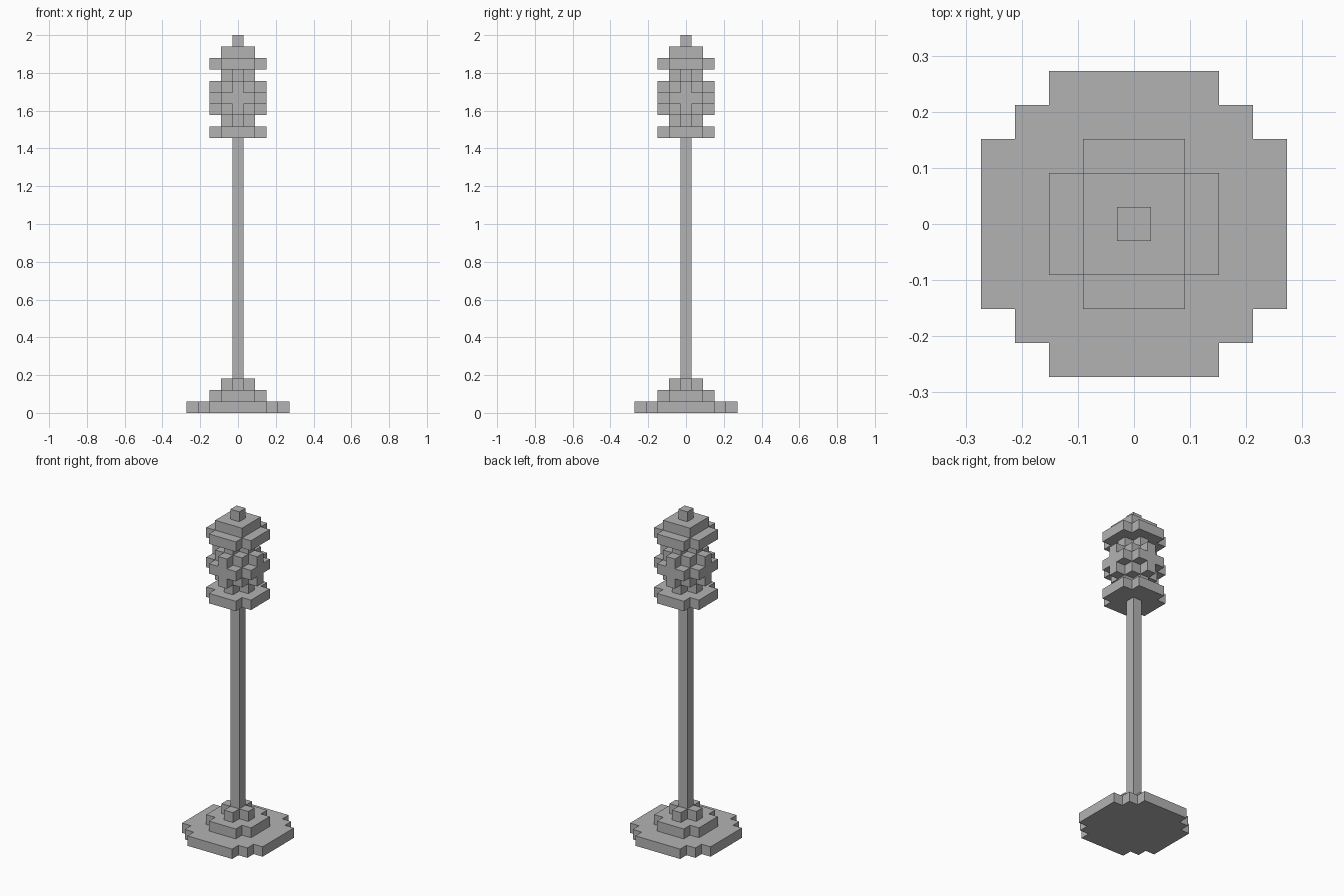
import bpy
import bmesh

cube = bpy.data.objects.get("Cube")
if cube:
    bpy.data.objects.remove(cube, do_unlink=True)

UNIT = 2 / 33  # edge of one block

grey = bpy.data.materials.new("plain_grey")
grey.use_nodes = True
colour = (0.45, 0.45, 0.45, 1)
grey.diffuse_color = colour
grey.node_tree.nodes["Principled BSDF"].inputs["Base Color"].default_value = colour

# Stepped outlines: one quarter each, in blocks
POST = [(.5, .5)]
SQUARE = [(1.5, 1.5)]
PLUS = [(1.5, .5), (.5, .5), (.5, 1.5)]
STAR = [(2.5, .5), (1.5, .5), (1.5, 1.5), (.5, 1.5), (.5, 2.5)]
DISC = [(2.5, 1.5), (1.5, 1.5), (1.5, 2.5)]
WIDE_DISC = [(4.5, 2.5), (3.5, 2.5), (3.5, 3.5), (2.5, 3.5), (2.5, 4.5)]


def full_outline(quarter):
    """Turn a quarter outline four times to close it."""
    points = []
    for _ in range(4):
        points += quarter
        quarter = [(-y, x) for x, y in quarter]
    return points


def stack(name, level, layers):
    """Pile up prisms, given as (quarter outline, height in blocks)."""
    bm = bmesh.new()
    for quarter, height in layers:
        outline = full_outline(quarter)
        rings = [[bm.verts.new((x * UNIT, y * UNIT, z * UNIT)) for x, y in outline]
                 for z in (level, level + height)]
        bm.faces.new(rings[0][::-1])
        bm.faces.new(rings[1])
        n = len(outline)
        for i in range(n):
            j = (i + 1) % n
            bm.faces.new((rings[0][i], rings[0][j], rings[1][j], rings[1][i]))
        level += height
    mesh = bpy.data.meshes.new(name)
    bm.to_mesh(mesh)
    bm.free()
    mesh.materials.append(grey)
    bpy.context.collection.objects.link(bpy.data.objects.new(name, mesh))
    return level


# Parts from the ground up
top = stack("stepped_base", 0, [(WIDE_DISC, 1), (DISC, 1), (PLUS, 1)])
top = stack("pole", top, [(POST, 21)])
top = stack("lamp_tray", top, [(DISC, 1)])
top = stack("lamp_globe", top, [(PLUS, 1), (STAR, 1), (DISC, 1), (STAR, 1), (PLUS, 1)])
stack("lamp_cap", top, [(DISC, 1), (SQUARE, 1), (POST, 1)])
